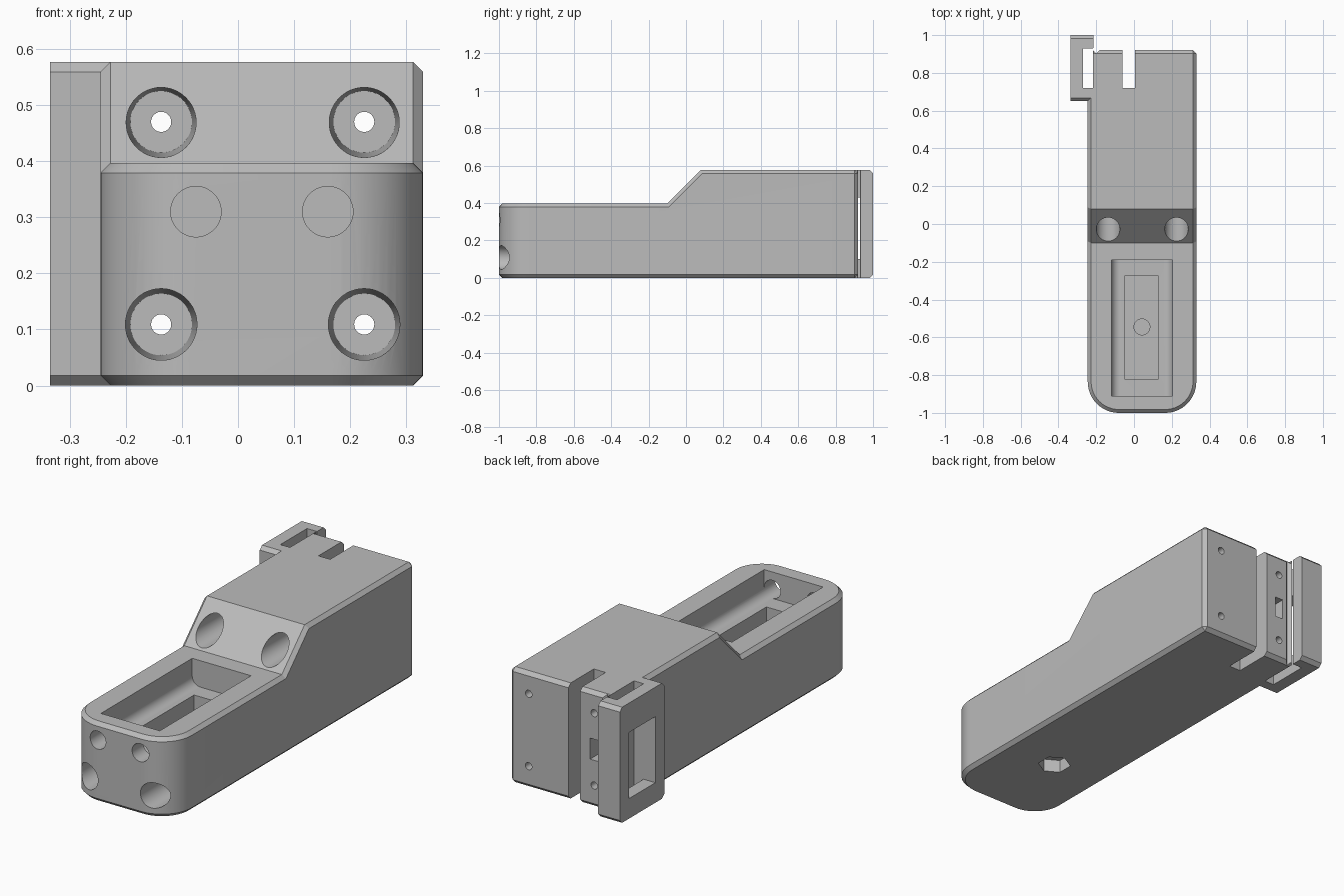
import bpy, bmesh, math
from mathutils import Matrix, Vector

cube = bpy.data.objects.get("Cube")
if cube:
    bpy.data.objects.remove(cube, do_unlink=True)

CHAMFER = 0.018
X0, X1, HEIGHT = -0.245, 0.33, 0.577

grey = bpy.data.materials.new("plain_grey")
grey.use_nodes = True
colour = (0.5, 0.5, 0.5, 1)
grey.diffuse_color = colour
grey.node_tree.nodes["Principled BSDF"].inputs["Base Color"].default_value = colour


def make_object(name, bm):
    bmesh.ops.recalc_face_normals(bm, faces=bm.faces)
    mesh = bpy.data.meshes.new(name)
    bm.to_mesh(mesh)
    bm.free()
    mesh.materials.append(grey)
    obj = bpy.data.objects.new(name, mesh)
    bpy.context.collection.objects.link(obj)
    return obj


def box_mesh(xs, ys, zs):
    bm = bmesh.new()
    bmesh.ops.create_cube(bm, size=1)
    for v in bm.verts:
        v.co = Vector([r[0] if c < 0 else r[1] for c, r in zip(v.co, (xs, ys, zs))])
    return bm


def rod_mesh(start, end, r1, r2=None, sides=48, turn=0):
    start, end = Vector(start), Vector(end)
    axis = end - start
    spin = axis.to_track_quat('Z', 'Y').to_matrix().to_4x4() @ Matrix.Rotation(turn, 4, 'Z')
    bm = bmesh.new()
    bmesh.ops.create_cone(bm, cap_ends=True, segments=sides, radius1=r1,
                          radius2=r1 if r2 is None else r2, depth=axis.length,
                          matrix=Matrix.Translation((start + end) / 2) @ spin)
    return bm


def combine(target, bm, operation='DIFFERENCE'):
    tool = make_object("helper", bm)
    tool.hide_render = True
    mod = target.modifiers.new("combine", 'BOOLEAN')
    mod.operation, mod.solver, mod.object = operation, 'EXACT', tool
    bpy.context.view_layer.objects.active = target
    bpy.ops.object.modifier_apply(modifier=mod.name)
    bpy.data.objects.remove(tool, do_unlink=True)


# Stepped body: side profile extruded across, front corners rounded, edges chamfered
profile = [(-1, 0), (0.92, 0), (0.92, HEIGHT), (0.08, HEIGHT), (-0.1, 0.397), (-1, 0.397)]
bm = bmesh.new()
face = bm.faces.new([bm.verts.new((X0, y, z)) for y, z in profile])
extruded = bmesh.ops.extrude_face_region(bm, geom=[face])["geom"]
for v in extruded:
    if isinstance(v, bmesh.types.BMVert):
        v.co.x = X1
bmesh.ops.recalc_face_normals(bm, faces=bm.faces)
corners = [e for e in bm.edges if all(v.co.y < -0.99 for v in e.verts)
           and abs(e.verts[0].co.z - e.verts[1].co.z) > 0.1]
bmesh.ops.bevel(bm, geom=corners, offset=0.165, segments=14, profile=0.5, affect='EDGES')
sharp = [e for e in bm.edges if e.calc_face_angle(0) > math.radians(50)]
bmesh.ops.bevel(bm, geom=sharp, offset=CHAMFER, segments=1, affect='EDGES')
body = make_object("housing", bm)

# Side tab at the back, chamfered on its crosswise edges
bm = box_mesh((-0.335, -0.215), (0.65, 1.0), (0, HEIGHT))
cross = [e for e in bm.edges if abs(e.verts[0].co.x - e.verts[1].co.x) > 0.05]
bmesh.ops.bevel(bm, geom=cross, offset=CHAMFER, segments=1, affect='EDGES')
combine(body, bm, 'UNION')

# Groove beside the tab, open back notch, tab slot and its side window
combine(body, rod_mesh((-0.2, 0.925, -0.1), (-0.2, 0.925, 0.7), 0.022, sides=4))
combine(body, box_mesh((-0.06, 0.005), (0.72, 1.1), (-0.1, 0.7)))
combine(body, box_mesh((-0.27, -0.217), (0.72, 0.93), (-0.1, 0.7)))
combine(body, box_mesh((-0.4, -0.24), (0.72, 0.93), (0.1, 0.43)))

# Rectangular socket in the narrow back strip
combine(body, box_mesh((-0.16, -0.114), (0.76, 1.1), (0.235, 0.34)))

# Four screw bores with narrow through holes
for x in (-0.137, 0.225):
    for z, mouth in ((0.109, -1.02), (0.47, -0.12)):
        combine(body, rod_mesh((x, mouth, z), (x, 0.4, z), 0.064, 0.055))
        combine(body, rod_mesh((x, 0.3, z), (x, 1.1, z), 0.018, sides=24))

# Round-bottomed top pocket, fed by two holes in the front
combine(body, box_mesh((-0.12, 0.205), (-0.91, -0.19), (0.31, 0.5)))
combine(body, box_mesh((-0.075, 0.16), (-0.91, -0.19), (0.265, 0.45)))
for x in (-0.075, 0.16):
    combine(body, rod_mesh((x, -1.1, 0.31), (x, -0.19, 0.31), 0.045))

# Deeper well, screw hole and hexagonal nut recess underneath
combine(body, box_mesh((-0.05, 0.13), (-0.82, -0.275), (0.13, 0.35)))
combine(body, rod_mesh((0.042, -0.545, 0.075), (0.042, -0.545, 0.2), 0.042))
combine(body, rod_mesh((0.042, -0.545, -0.1), (0.042, -0.545, 0.065), 0.078, sides=6))

# Smooth the round parts, keep the chamfers crisp
bpy.ops.object.select_all(action='DESELECT')
body.select_set(True)
bpy.context.view_layer.objects.active = body
bpy.ops.object.shade_smooth_by_angle(angle=math.radians(25))
